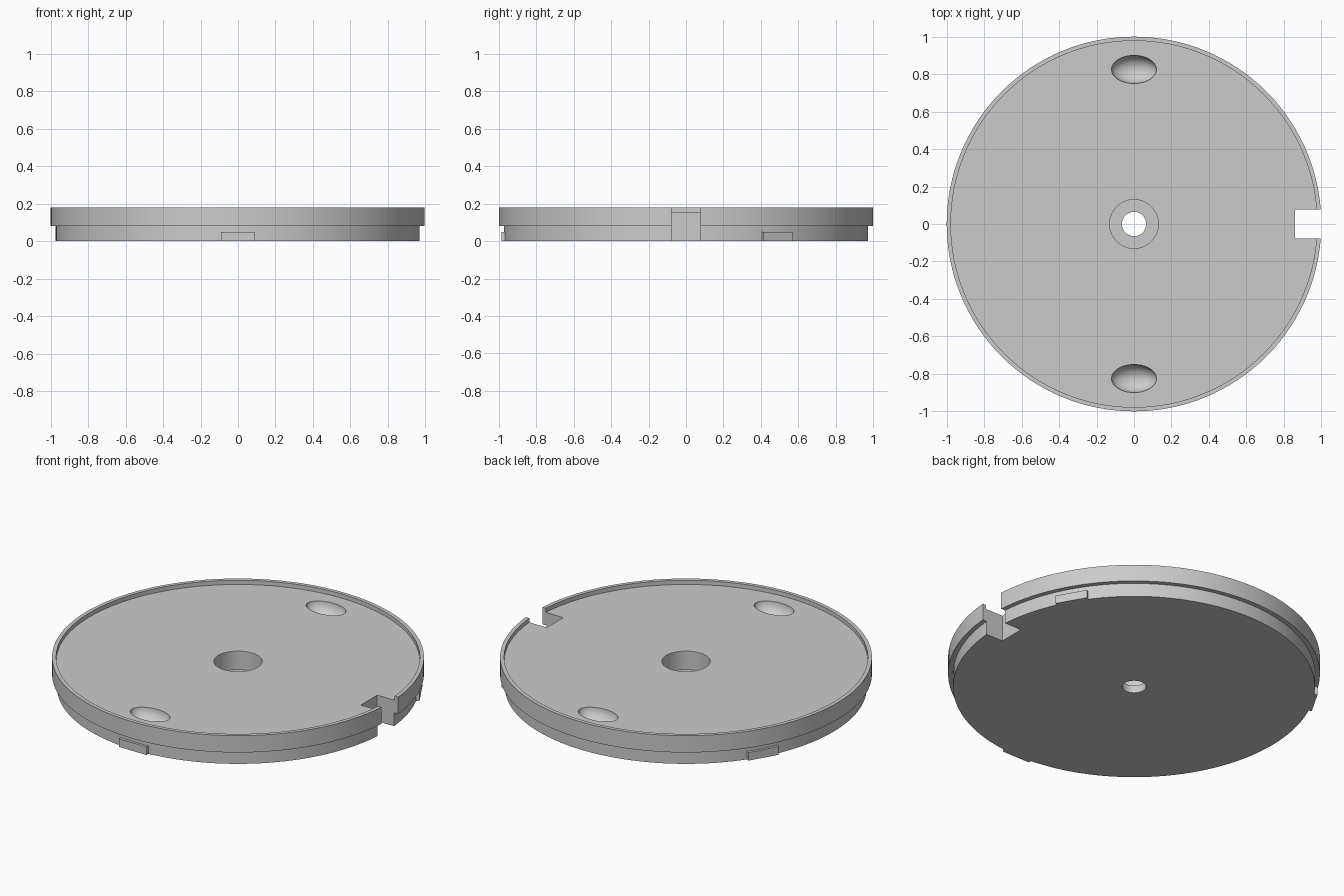
import bpy, bmesh
from math import radians
from mathutils import Matrix, Vector

cube = bpy.data.objects.get("Cube")
if cube:
    bpy.data.objects.remove(cube, do_unlink=True)

grey = bpy.data.materials.new("plain grey")
grey.use_nodes = True
grey.diffuse_color = (0.6, 0.6, 0.6, 1)
grey.node_tree.nodes["Principled BSDF"].inputs["Base Color"].default_value = (0.6, 0.6, 0.6, 1)


def make_object(name, bm):
    bmesh.ops.recalc_face_normals(bm, faces=bm.faces[:])
    mesh = bpy.data.meshes.new(name)
    bm.to_mesh(mesh)
    bm.free()
    mesh.materials.append(grey)
    obj = bpy.data.objects.new(name, mesh)
    bpy.context.collection.objects.link(obj)
    return obj


def box(name, low, high, turn=0):
    bm = bmesh.new()
    low, high = Vector(low), Vector(high)
    bmesh.ops.create_cube(bm, size=1, matrix=Matrix.Rotation(radians(turn), 4, "Z")
                          @ Matrix.Translation((low + high) / 2)
                          @ Matrix.Diagonal((*(high - low), 1)))
    return make_object(name, bm)


def ellipsoid(name, centre, radii):
    bm = bmesh.new()
    bmesh.ops.create_uvsphere(bm, u_segments=48, v_segments=24, radius=1,
                              matrix=Matrix.Translation(centre) @ Matrix.Diagonal((*radii, 1)))
    return make_object(name, bm)


# Stepped disc with raised rim and counterbored centre hole
FLOOR = 0.155
profile = [(0.065, 0), (0.973, 0), (0.973, 0.08), (1, 0.08), (1, 0.18),
           (0.978, 0.18), (0.978, FLOOR), (0.13, FLOOR), (0.13, 0.045), (0.065, 0.045)]
bm = bmesh.new()
ring = [bm.verts.new((r, 0, z)) for r, z in profile]
edges = [bm.edges.new((a, b)) for a, b in zip(ring, ring[1:] + ring[:1])]
bmesh.ops.spin(bm, geom=ring + edges, cent=(0, 0, 0), axis=(0, 0, 1),
               angle=radians(360), steps=128, use_merge=False)
bmesh.ops.remove_doubles(bm, verts=bm.verts[:], dist=0.0001)
disc = make_object("disc", bm)

# Edge notch and two oval finger dimples
cutters = [box("notch_cutter", (0.86, -0.077, -0.1), (1.1, 0.077, 0.3))]
for side in (-1, 1):
    cutters.append(ellipsoid("dimple_cutter", (0, side * 0.825, FLOOR + 0.001), (0.12, 0.075, 0.075)))

bpy.context.view_layer.objects.active = disc
for cutter in cutters:
    cutter.hide_render = True
    cut = disc.modifiers.new("cut", "BOOLEAN")
    cut.operation = "DIFFERENCE"
    cut.solver = "EXACT"
    cut.object = cutter
    bpy.ops.object.modifier_apply(modifier=cut.name)
    bpy.data.objects.remove(cutter, do_unlink=True)

bpy.ops.object.select_all(action="DESELECT")
disc.select_set(True)
bpy.ops.object.shade_smooth_by_angle(angle=radians(30))

# Three locking tabs around the lower wall
for name, turn in (("front_tab", -90), ("left_tab", 30), ("right_tab", 150)):
    box(name, (0.965, -0.09, 0), (0.987, 0.09, 0.048), turn)
